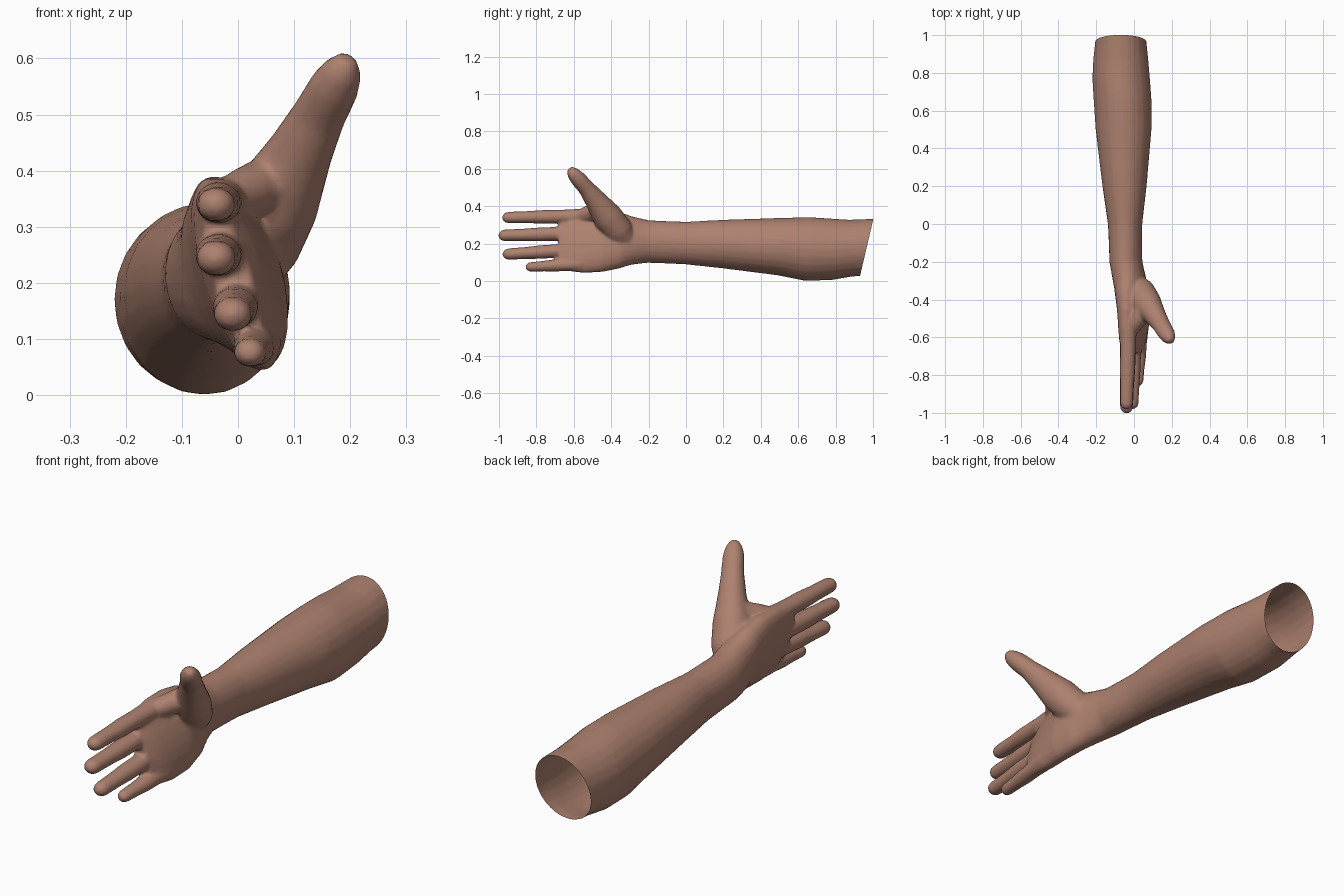
import bpy, bmesh, math
from mathutils import Vector

SIDES = 24
bm = bmesh.new()


def loft(sections):
    """Closed tube through (x, y, z, half_width, half_height, tilt) sections."""
    pts = [Vector(s[:3]) for s in sections]
    rings = []
    for i, s in enumerate(sections):
        t = (pts[min(i + 1, len(pts) - 1)] - pts[max(i - 1, 0)]).normalized()
        u = Vector((math.cos(s[5]), 0, math.sin(s[5])))
        u = (u - t * u.dot(t)).normalized()
        v = t.cross(u)
        rings.append([bm.verts.new(pts[i] + u * s[3] * math.cos(a) + v * s[4] * math.sin(a))
                      for a in (2 * math.pi * k / SIDES for k in range(SIDES))])
    for r, q in zip(rings, rings[1:]):
        for k in range(SIDES):
            n = (k + 1) % SIDES
            bm.faces.new((r[k], r[n], q[n], q[k]))
    bm.faces.new(rings[0])
    bm.faces.new(rings[-1])


def finger(root, tip, r0, r1):
    """Tapering finger with a swollen middle joint and a rounded tip."""
    root, tip = Vector(root), Vector(tip)
    axis = (tip - root).normalized()
    end = tip - axis * r1
    secs = []
    for t, swell in ((0, 1), (0.3, 0.97), (0.55, 1.04), (0.75, 0.98), (1, 1)):
        r = (r0 + (r1 - r0) * t) * swell
        secs.append((*root.lerp(end, t), r * 1.07, r * 0.96, 0))
    for a in (0.5, 1.0, 1.4):
        r = r1 * math.cos(a)
        secs.append((*(end + axis * r1 * math.sin(a) * 1.05), r * 1.07, r * 0.96, 0))
    loft(secs)


# Forearm, wrist and tilted palm
loft([
    (-0.070, 1.08, 0.180, 0.130, 0.150, 0),
    (-0.070, 0.98, 0.180, 0.134, 0.152, 0),
    (-0.070, 0.88, 0.176, 0.145, 0.152, 0),
    (-0.069, 0.78, 0.170, 0.152, 0.164, 0),
    (-0.060, 0.65, 0.171, 0.153, 0.171, 0),
    (-0.055, 0.50, 0.184, 0.148, 0.154, 0),
    (-0.050, 0.20, 0.198, 0.117, 0.130, 0),
    (-0.047, 0.00, 0.203, 0.091, 0.114, 0),
    (-0.043, -0.20, 0.211, 0.087, 0.114, 0.1),
    (-0.025, -0.29, 0.216, 0.086, 0.131, 0.2),
    (-0.010, -0.36, 0.219, 0.083, 0.158, 0.3),
    (0.000, -0.45, 0.220, 0.077, 0.178, 0.3),
    (-0.003, -0.55, 0.215, 0.064, 0.180, 0.3),
    (-0.007, -0.62, 0.212, 0.053, 0.168, 0.3),
    (-0.010, -0.68, 0.210, 0.033, 0.140, 0.3),
])

# Four fingers, index to little
for root, tip, r0, r1 in (
        ((-0.030, -0.55, 0.347), (-0.040, -0.982, 0.339), 0.042, 0.032),
        ((-0.030, -0.55, 0.256), (-0.040, -1.002, 0.243), 0.043, 0.033),
        ((0.000, -0.55, 0.170), (-0.010, -0.980, 0.142), 0.042, 0.032),
        ((0.035, -0.55, 0.092), (0.020, -0.858, 0.074), 0.040, 0.027)):
    finger(root, tip, r0, r1)

# Thumb with its fleshy base
loft([
    (0.010, -0.31, 0.200, 0.050, 0.055, 0),
    (0.030, -0.36, 0.270, 0.082, 0.078, 0),
    (0.066, -0.42, 0.345, 0.080, 0.080, 0),
    (0.112, -0.485, 0.435, 0.058, 0.058, 0),
    (0.145, -0.535, 0.500, 0.048, 0.044, 0),
    (0.172, -0.580, 0.550, 0.045, 0.042, 0),
    (0.186, -0.605, 0.578, 0.036, 0.034, 0),
    (0.196, -0.622, 0.600, 0.018, 0.018, 0),
])

# Web of skin between thumb and index finger
loft([
    (-0.030, -0.58, 0.340, 0.035, 0.035, 0),
    (0.010, -0.52, 0.360, 0.045, 0.045, 0),
    (0.060, -0.45, 0.380, 0.050, 0.050, 0),
])

bmesh.ops.recalc_face_normals(bm, faces=bm.faces)
mesh = bpy.data.meshes.new("forearm_and_hand")
bm.to_mesh(mesh)
bm.free()
arm = bpy.data.objects.new("forearm_and_hand", mesh)
bpy.context.collection.objects.link(arm)

# Fuse the parts into one skin
m = arm.modifiers.new("fuse", 'REMESH')
m.mode = 'VOXEL'
m.voxel_size = 0.007
m = arm.modifiers.new("soften", 'SMOOTH')
m.factor = 0.5
m.iterations = 10
m = arm.modifiers.new("simplify", 'DECIMATE')
m.ratio = 0.1
skin = bpy.data.meshes.new_from_object(arm.evaluated_get(bpy.context.evaluated_depsgraph_get()))
arm.modifiers.clear()
arm.data = skin

# Slanted open end at the elbow
bm = bmesh.new()
bm.from_mesh(skin)
bmesh.ops.bisect_plane(bm, geom=bm.verts[:] + bm.edges[:] + bm.faces[:],
                       plane_co=(0, 0.966, 0.18), plane_no=(0, 0.3, -0.07), clear_outer=True)
for f in bm.faces:
    f.smooth = True
bm.to_mesh(skin)
bm.free()

skin_colour = bpy.data.materials.new("warm_brown_skin")
skin_colour.diffuse_color = (0.42, 0.22, 0.16, 1)
skin.materials.clear()
skin.materials.append(skin_colour)
